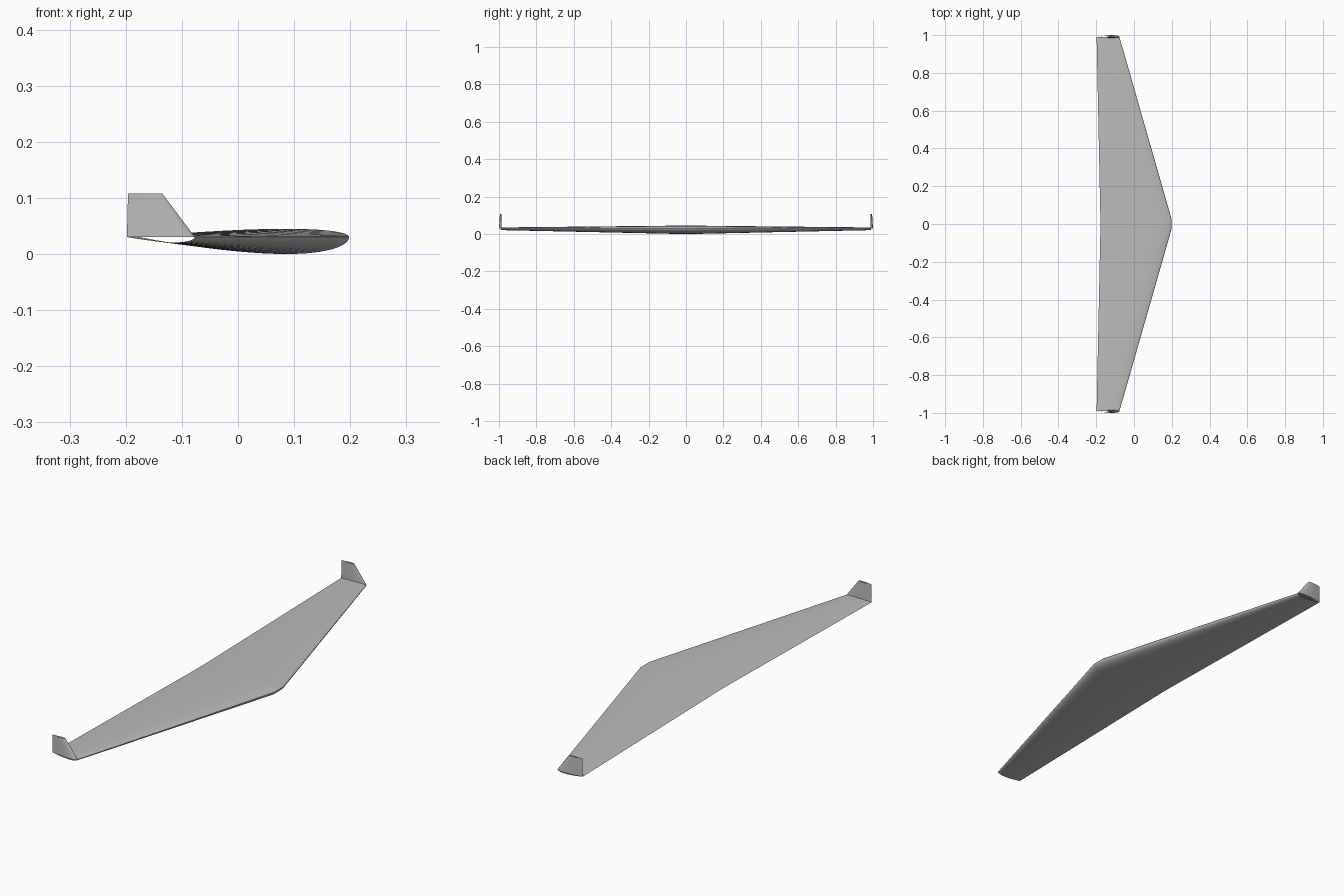
import bpy, bmesh, math
from mathutils import Vector

cube = bpy.data.objects.get("Cube")
if cube:
    bpy.data.objects.remove(cube, do_unlink=True)

grey = bpy.data.materials.new("light grey")
grey.use_nodes = True
GREY = (0.5, 0.5, 0.5, 1)
grey.diffuse_color = GREY
grey.node_tree.nodes["Principled BSDF"].inputs["Base Color"].default_value = GREY

CHORD_Z = 0.0305     # height of the chord plane
ROOT_Y, TIP_Y = 0.03, 0.99
STEPS = 28           # points along each side of the section
UPPER, LOWER = 0.0385, 0.081   # half thickness as a share of the chord


def thickness(t):
    """Rounded-nose wing section with a closed trailing edge, peak of about 1."""
    return 10 * (0.2969 * math.sqrt(t) - 0.126 * t - 0.3516 * t**2
                 + 0.2843 * t**3 - 0.1036 * t**4)


def section():
    """Closed loop of (chord share, offset), from nose over the top and back below."""
    ts = [(1 - math.cos(math.pi * i / STEPS)) / 2 for i in range(STEPS + 1)]
    top = [(t, UPPER * thickness(t)) for t in ts]
    bottom = [(t, -LOWER * thickness(t)) for t in reversed(ts[1:-1])]
    return top + bottom


def loft(name, stations):
    """Skin open-ended sections: (nose x, tail x, origin, thickness direction)."""
    bm = bmesh.new()
    rings = []
    for nose, tail, origin, up in stations:
        chord = nose - tail
        rings.append([bm.verts.new(Vector(origin) + Vector((nose - chord * t, 0, 0))
                                   + Vector(up) * chord * h) for t, h in section()])
    for a, b in zip(rings, rings[1:]):
        for i in range(len(a)):
            j = (i + 1) % len(a)
            bm.faces.new((a[i], a[j], b[j], b[i]))
    bmesh.ops.recalc_face_normals(bm, faces=bm.faces)
    mesh = bpy.data.meshes.new(name)
    bm.to_mesh(mesh)
    bm.free()
    mesh.materials.append(grey)
    obj = bpy.data.objects.new(name, mesh)
    bpy.context.collection.objects.link(obj)
    bpy.ops.object.select_all(action='DESELECT')
    obj.select_set(True)
    bpy.context.view_layer.objects.active = obj
    bpy.ops.object.shade_smooth_by_angle(angle=math.radians(30))
    return obj


# Swept wing with a short straight middle section
ROOT, TIP = (0.198, -0.178), (-0.077, -0.198)
loft("wing", [(*planform, (0, y, CHORD_Z), (0, 0, 1))
              for planform, y in ((TIP, -TIP_Y), (ROOT, -ROOT_Y),
                                  (ROOT, ROOT_Y), (TIP, TIP_Y))])

# Upright winglets, their fuller side facing outward
for name, side in (("left_winglet", 1), ("right_winglet", -1)):
    loft(name, [(*TIP, (0, side * TIP_Y, CHORD_Z), (0, -side, 0)),
                (-0.135, -0.196, (0, side * TIP_Y, 0.108), (0, -side, 0))])
